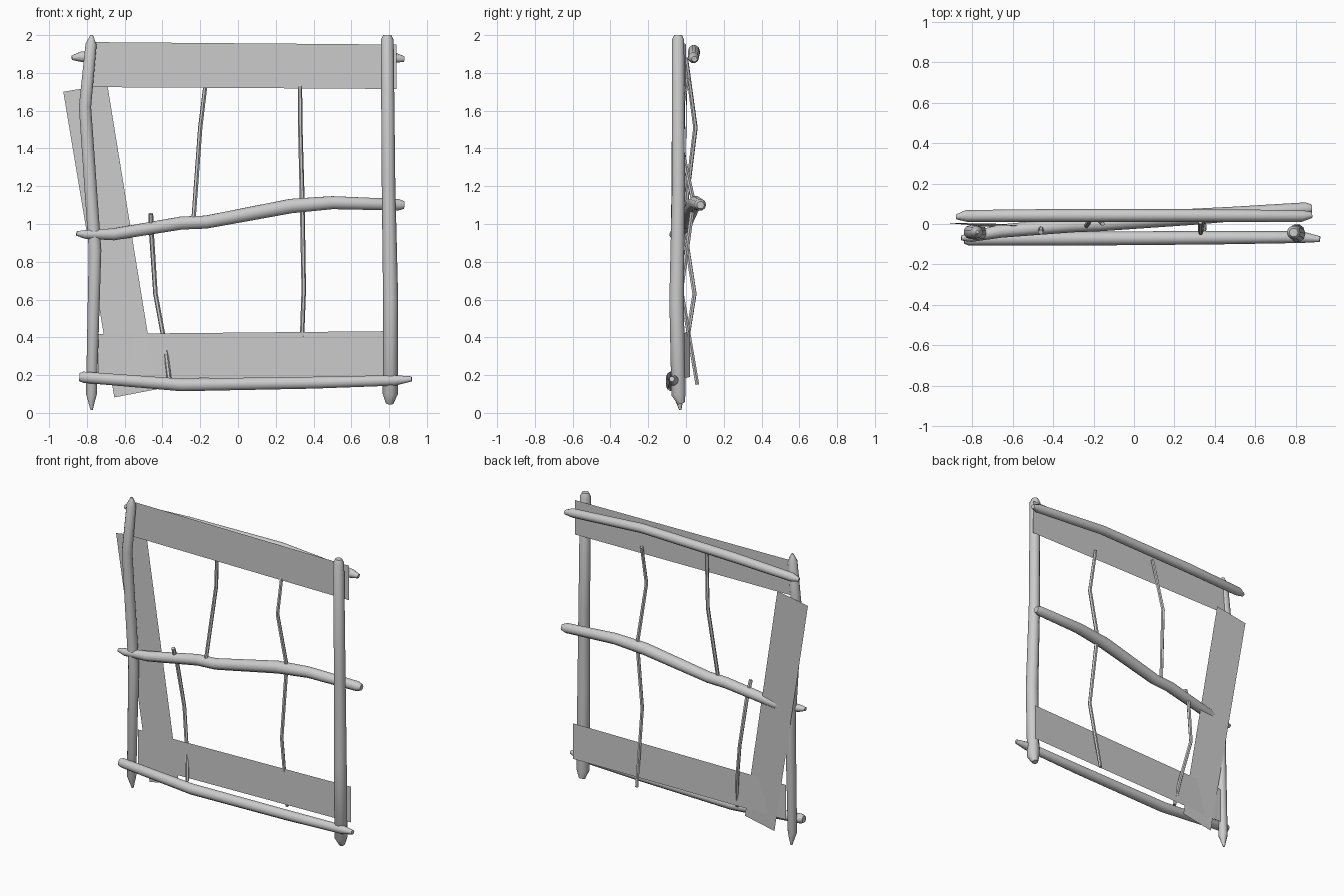
import bpy
import bmesh

cube = bpy.data.objects.get("Cube")
if cube:
    bpy.data.objects.remove(cube, do_unlink=True)

grey = bpy.data.materials.new("plain grey")
grey.use_nodes = True
GREY = (0.6, 0.6, 0.6, 1)
grey.diffuse_color = GREY
grey.node_tree.nodes["Principled BSDF"].inputs["Base Color"].default_value = GREY


def branch(name, points, sides=10):
    """Tapered branch through (x, y, z, radius) points."""
    curve = bpy.data.curves.new(name, "CURVE")
    curve.dimensions = "3D"
    curve.twist_mode = "MINIMUM"
    curve.bevel_depth = 1
    curve.bevel_resolution = sides // 2 - 2
    curve.use_fill_caps = True
    spline = curve.splines.new("POLY")
    spline.points.add(len(points) - 1)
    for p, (x, y, z, r) in zip(spline.points, points):
        p.co = (x, y, z, 1)
        p.radius = r
    obj = bpy.data.objects.new(name, curve)
    bpy.context.collection.objects.link(obj)
    bpy.ops.object.select_all(action="DESELECT")
    obj.select_set(True)
    bpy.context.view_layer.objects.active = obj
    bpy.ops.object.convert(target="MESH")
    obj = bpy.context.object
    obj.data.materials.clear()
    obj.data.materials.append(grey)
    bpy.ops.object.shade_smooth_by_angle(angle=0.7)


def sheet(name, corners):
    """Single flat panel."""
    mesh = bpy.data.meshes.new(name)
    bm = bmesh.new()
    bm.faces.new([bm.verts.new(c) for c in corners])
    bm.to_mesh(mesh)
    bm.free()
    mesh.materials.append(grey)
    bpy.context.collection.objects.link(bpy.data.objects.new(name, mesh))


# Upright posts
branch("right_post", [
    (-.775, -.04, 2, .008), (-.778, -.04, 1.95, .031), (-.81, -.04, 1.62, .034),
    (-.757, -.045, .86, .035), (-.776, -.04, .1, .03), (-.775, -.03, .015, .006)])
branch("left_post", [
    (.79, -.042, 2, .022), (.79, -.042, 1.975, .034), (.797, -.04, 1.2, .036),
    (.808, -.05, .6, .04), (.806, -.04, .1, .04), (.803, -.025, .05, .02)])

# Cross bars
branch("top_bar", [
    (-.88, .035, 1.88, .012), (-.83, .04, 1.885, .029), (-.4, .042, 1.903, .032),
    (.3, .042, 1.917, .031), (.83, .04, 1.88, .029), (.88, .045, 1.873, .015)])
branch("middle_bar", [
    (-.855, -.07, .95, .012), (-.81, -.065, .945, .024), (-.66, -.035, .945, .033),
    (-.3, -.005, 1.005, .036), (-.17, 0, 1.01, .036), (.28, .035, 1.095, .04),
    (.5, .05, 1.113, .036), (.85, .075, 1.102, .032), (.88, .077, 1.1, .02)])
branch("bottom_bar", [
    (-.84, -.075, .19, .022), (-.82, -.075, .189, .031), (-.3, -.072, .148, .035),
    (.4, -.068, .16, .033), (.83, -.065, .172, .029), (.92, -.075, .18, .014)])

# Thin twigs
branch("short_upper_twig", [
    (-.155, 0, 1.88, .011), (-.2, .05, 1.51, .012), (-.235, -.01, 1.03, .012)], 6)
branch("long_twig", [
    (.328, .01, 1.77, .011), (.33, -.045, 1.5, .012), (.34, .04, 1.12, .013),
    (.348, -.025, .65, .012), (.33, .06, .15, .011)], 6)
branch("lower_twig", [
    (-.462, -.04, 1.055, .013), (-.458, -.005, .95, .013), (-.437, .045, .63, .012),
    (-.385, 0, .35, .012), (-.363, -.03, .17, .012)], 6)

# Flat panels
sheet("top_panel", [
    (-.78, -.02, 1.725), (.84, 0, 1.715), (.84, 0, 1.95), (-.78, -.02, 1.963)])
sheet("bottom_panel", [
    (-.74, -.022, .18), (.84, .02, .19), (.84, .02, .433), (-.74, -.022, .418)])
sheet("side_panel", [
    (-.655, -.019, .082), (-.43, -.022, .125), (-.692, .002, 1.74), (-.925, .005, 1.7)])
